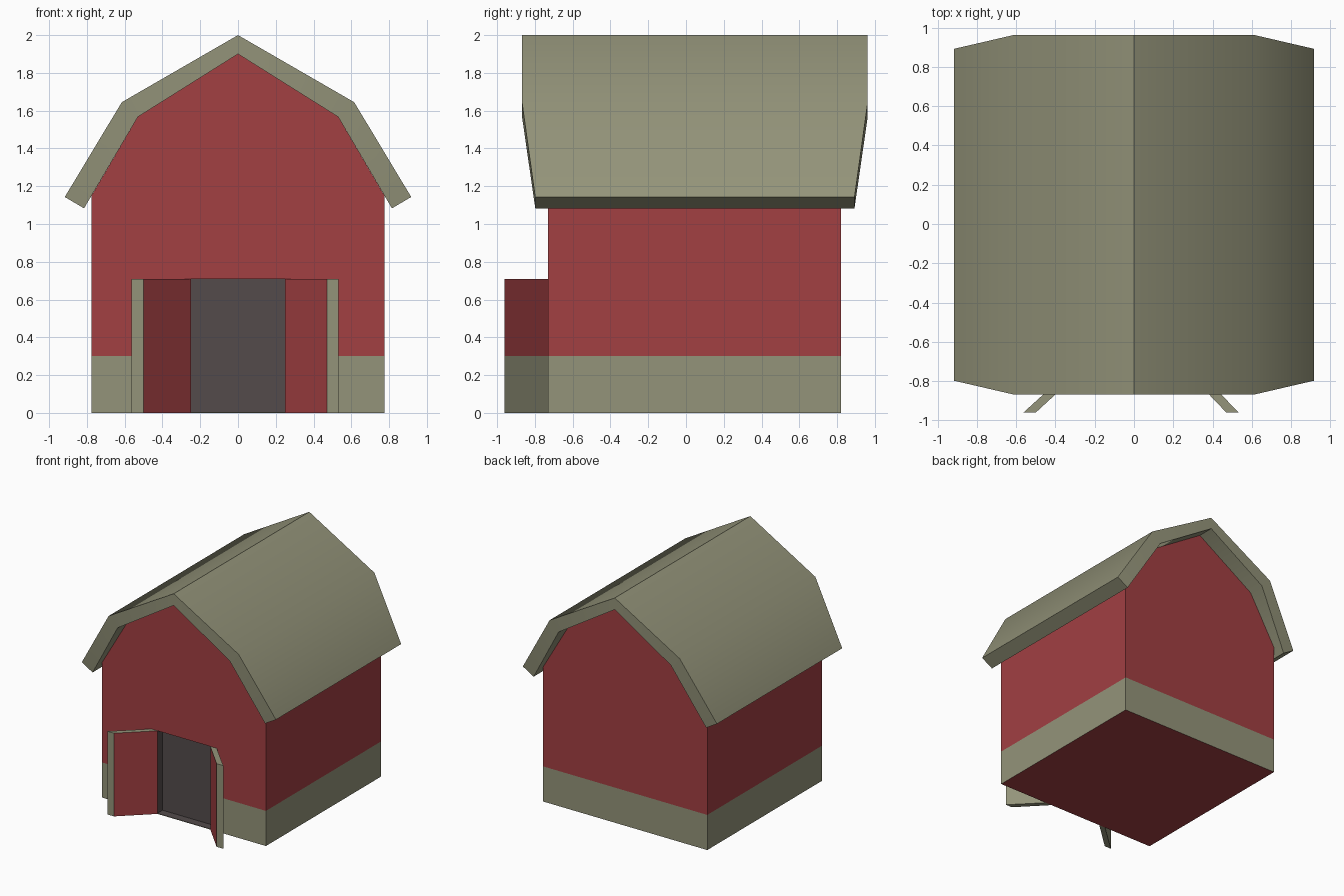
import bpy, bmesh, math

if "Cube" in bpy.data.objects:
    bpy.data.objects.remove(bpy.data.objects["Cube"])


def material(name, rgb):
    m = bpy.data.materials.new(name)
    m.diffuse_color = (*rgb, 1)
    m.use_nodes = True
    m.node_tree.nodes["Principled BSDF"].inputs["Base Color"].default_value = m.diffuse_color
    return m


MATS = [material("barn_red", (0.36, 0.05, 0.055)),
        material("olive_trim", (0.296, 0.296, 0.194)),
        material("dark_opening", (0.087, 0.071, 0.071))]
RED, OLIVE, DARK = range(3)
BAND = 0.3


def finish(bm, name):
    bmesh.ops.recalc_face_normals(bm, faces=bm.faces)
    me = bpy.data.meshes.new(name)
    bm.to_mesh(me)
    bm.free()
    for m in MATS:
        me.materials.append(m)
    ob = bpy.data.objects.new(name, me)
    bpy.context.collection.objects.link(ob)
    return ob


def prism(points, direction):
    bm = bmesh.new()
    face = bm.faces.new([bm.verts.new(p) for p in points])
    ext = bmesh.ops.extrude_face_region(bm, geom=[face], use_keep_orig=True)
    verts = [g for g in ext["geom"] if isinstance(g, bmesh.types.BMVert)]
    bmesh.ops.translate(bm, verts=verts, vec=direction)
    bmesh.ops.recalc_face_normals(bm, faces=bm.faces)
    return bm


def slice_at(bm, co, no):
    bmesh.ops.bisect_plane(bm, geom=bm.verts[:] + bm.edges[:] + bm.faces[:],
                           plane_co=co, plane_no=no)


# Walls: gambrel profile, olive base band and recessed doorway
FRONT, BACK = -0.73, 0.82
half = [(0.775, 0), (0.775, 1.15), (0.53, 1.567), (0, 1.90)]
profile = half + [(-x, z) for x, z in half[-2::-1]]
bm = prism([(x, FRONT, z) for x, z in profile], (0, BACK - FRONT, 0))
for z in (0.005, BAND, 0.71):
    slice_at(bm, (0, 0, z), (0, 0, 1))
for x in (-0.25, 0.25):
    slice_at(bm, (x, 0, 0), (1, 0, 0))
door = []
for f in bm.faces:
    c = f.calc_center_median()
    if c.z < BAND and abs(f.normal.z) < 0.5:
        f.material_index = OLIVE
    if c.y < FRONT + 0.001 and abs(c.x) < 0.25 and 0.005 < c.z < 0.71:
        f.material_index = DARK
        door.append(f)
ext = bmesh.ops.extrude_face_region(bm, geom=door)
verts = [g for g in ext["geom"] if isinstance(g, bmesh.types.BMVert)]
bmesh.ops.translate(bm, verts=verts, vec=(0, 0.07, 0))
bmesh.ops.delete(bm, geom=[f for f in door if f.is_valid], context="FACES")
for v in verts:
    for f in v.link_faces:
        f.material_index = DARK
finish(bm, "walls")

# Roof: thick gambrel shell whose gable ends draw in towards the eaves
outer = [(0, 2.0), (0.615, 1.645), (0.917, 1.143)]
inner = [(0, 1.90), (0.53, 1.567), (0.815, 1.083)]
inset = [0, 0, 0.07]
bm = bmesh.new()
stations = []
for side, i in ((-1, 2), (-1, 1), (1, 0), (1, 1), (1, 2)):
    ya, yb = -0.868 + inset[i], 0.962 - inset[i]
    (xo, zo), (xi, zi) = outer[i], inner[i]
    stations.append([bm.verts.new(p) for p in (
        (side * xo, ya, zo), (side * xo, yb, zo),
        (side * xi, yb, zi), (side * xi, ya, zi))])
for a, b in zip(stations, stations[1:]):
    for k in range(4):
        n = (k + 1) % 4
        bm.faces.new((a[k], a[n], b[n], b[k]))
bm.faces.new(stations[0])
bm.faces.new(stations[-1])
for f in bm.faces:
    f.material_index = OLIVE
roof = finish(bm, "roof")
bpy.context.view_layer.objects.active = roof
roof.select_set(True)
bpy.ops.object.shade_smooth_by_angle(angle=math.radians(35))

# Doors: open leaves, red faces with olive edges and an olive outer band
for name, side, tip in (("left_door", -1, 0.50), ("right_door", 1, 0.47)):
    plan = [(0.25, FRONT), (tip, -0.96), (tip + 0.063, -0.96), (0.31, FRONT)]
    bm = prism([(side * x, y, 0) for x, y in plan], (0, 0, 0.71))
    slice_at(bm, (0, 0, BAND), (0, 0, 1))
    for f in bm.faces:
        out = f.normal.x * side
        low = f.calc_center_median().z < BAND
        f.material_index = RED if out < -0.3 or (out > 0.3 and not low) else OLIVE
    finish(bm, name)
